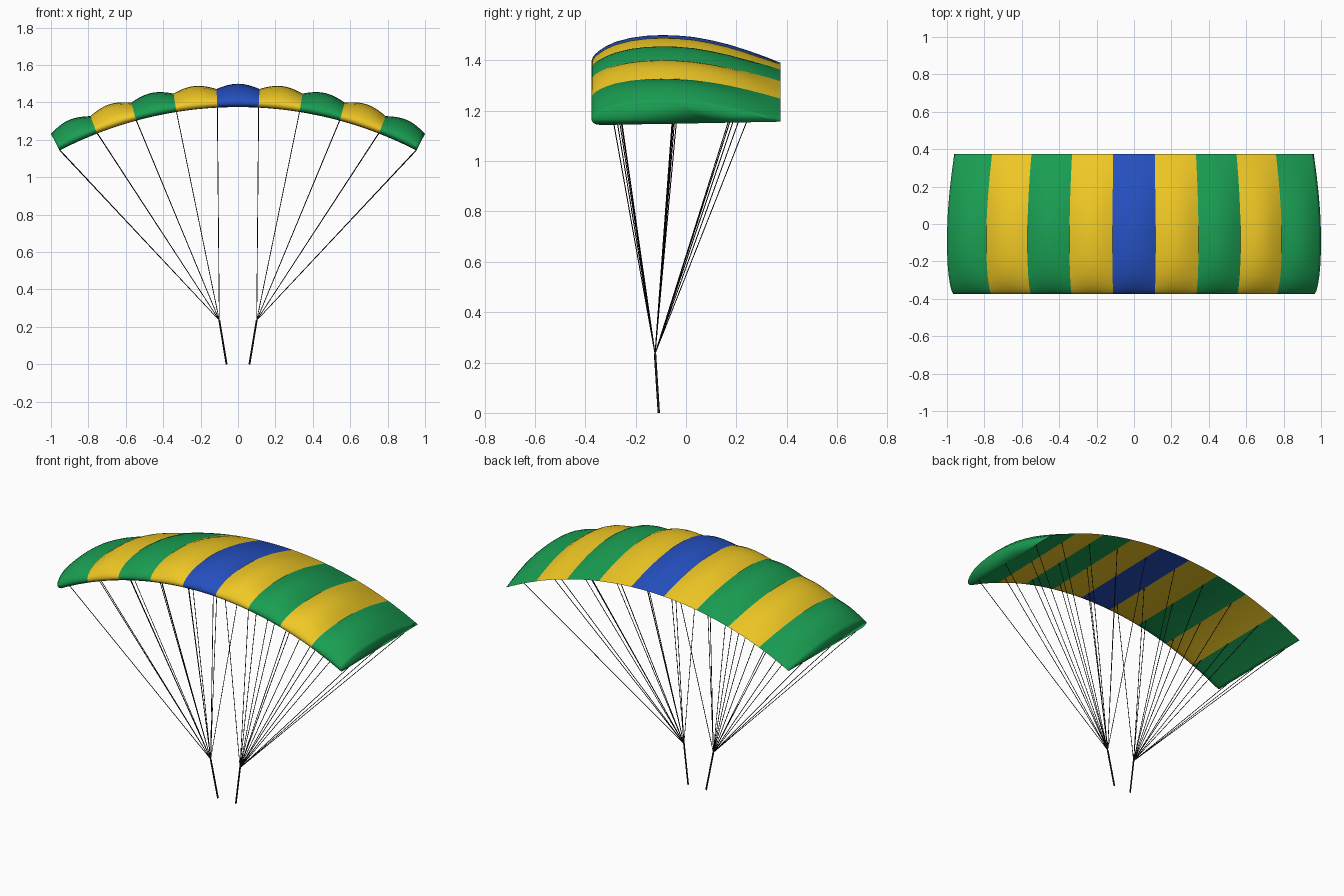
import bpy, bmesh, math

if "Cube" in bpy.data.objects:
    bpy.data.objects.remove(bpy.data.objects["Cube"])

R, ZC = 2.077, -0.702            # span arc radius and centre height
HALF = math.radians(27.34)       # half of the span angle
CELLS, STEPS = 9, 12
STEP_ANGLE = 2 * HALF / CELLS

# wing section: (y, height above the arc), nose -> top -> tail, then underside
TOP = [(-.375, .022), (-.371, .032), (-.362, .042), (-.345, .053), (-.32, .066),
       (-.28, .080), (-.22, .092), (-.16, .098), (-.1, .1), (-.04, .099), (.03, .094),
       (.1, .084), (.17, .071), (.24, .054), (.31, .035), (.375, .015)]
BOTTOM = [(.24, .012), (.1, .009), (-.04, .006), (-.2, .003), (-.33, 0),
          (-.355, .002), (-.369, .010)]


def material(name, col):
    m = bpy.data.materials.new(name)
    m.diffuse_color = (*col, 1)
    m.use_nodes = True
    m.node_tree.nodes["Principled BSDF"].inputs["Base Color"].default_value = m.diffuse_color
    return m


GREEN = material("green_fabric", (.01, .34, .085))
YELLOW = material("yellow_fabric", (.87, .58, .018))
BLUE = material("blue_fabric", (.018, .08, .53))
DARK = material("dark_cord", (.01, .01, .01))


def on_arc(angle, y, h):
    return ((R + h) * math.sin(angle), y, ZC + (R + h) * math.cos(angle))


def section(angle, puff):
    pts = []
    for y, h in TOP:
        base = .022 - .007 * (y + .375) / .75
        pts.append(on_arc(angle, y, h + .31 * puff * max(0, h - base)))
    return pts + [on_arc(angle, y, h) for y, h in BOTTOM]


# canopy cells, each puffed on top between its ribs
for c in range(CELLS):
    bm = bmesh.new()
    rings = []
    for i in range(STEPS + 1):
        t = i / STEPS
        ring = section(-HALF + (c + t) * STEP_ANGLE, math.sin(math.pi * t))
        rings.append([bm.verts.new(p) for p in ring])
    n = len(rings[0])
    for a, b in zip(rings, rings[1:]):
        for j in range(n):
            k = (j + 1) % n
            bm.faces.new((a[j], b[j], b[k], a[k]))
    # closed wing tips
    if c == 0:
        bm.faces.new(rings[0])
    if c == CELLS - 1:
        bm.faces.new(rings[-1][::-1])
    me = bpy.data.meshes.new(f"canopy_cell_{c + 1}")
    bm.to_mesh(me)
    bm.free()
    ob = bpy.data.objects.new(me.name, me)
    bpy.context.collection.objects.link(ob)
    d = abs(c - CELLS // 2)
    me.materials.append(BLUE if d == 0 else YELLOW if d % 2 else GREEN)
    bpy.ops.object.select_all(action='DESELECT')
    ob.select_set(True)
    bpy.context.view_layer.objects.active = ob
    bpy.ops.object.shade_smooth_by_angle(angle=math.radians(100))


def cords(name, segments, radius):
    cu = bpy.data.curves.new(name, 'CURVE')
    cu.dimensions = '3D'
    cu.bevel_depth = radius
    cu.bevel_resolution = 1
    cu.use_fill_caps = True
    for seg in segments:
        sp = cu.splines.new('POLY')
        sp.points.add(1)
        for p, co in zip(sp.points, seg):
            p.co = (*co, 1)
    cu.materials.append(DARK)
    bpy.context.collection.objects.link(bpy.data.objects.new(name, cu))


# suspension lines from the ribs to the risers, and the risers
for side, s in (("left", -1), ("right", 1)):
    knot = (s * .1, -.123, .235)
    lines = []
    for r in range(5):
        for y, h in ((-.286, .002), (-.039, .006), (.24, .012)):
            lines.append((knot, on_arc(s * (r + .5) * STEP_ANGLE, y, h)))
    cords(f"suspension_lines_{side}", lines, .002)
    cords(f"riser_{side}", [(knot, (s * .061, -.108, 0))], .005)
